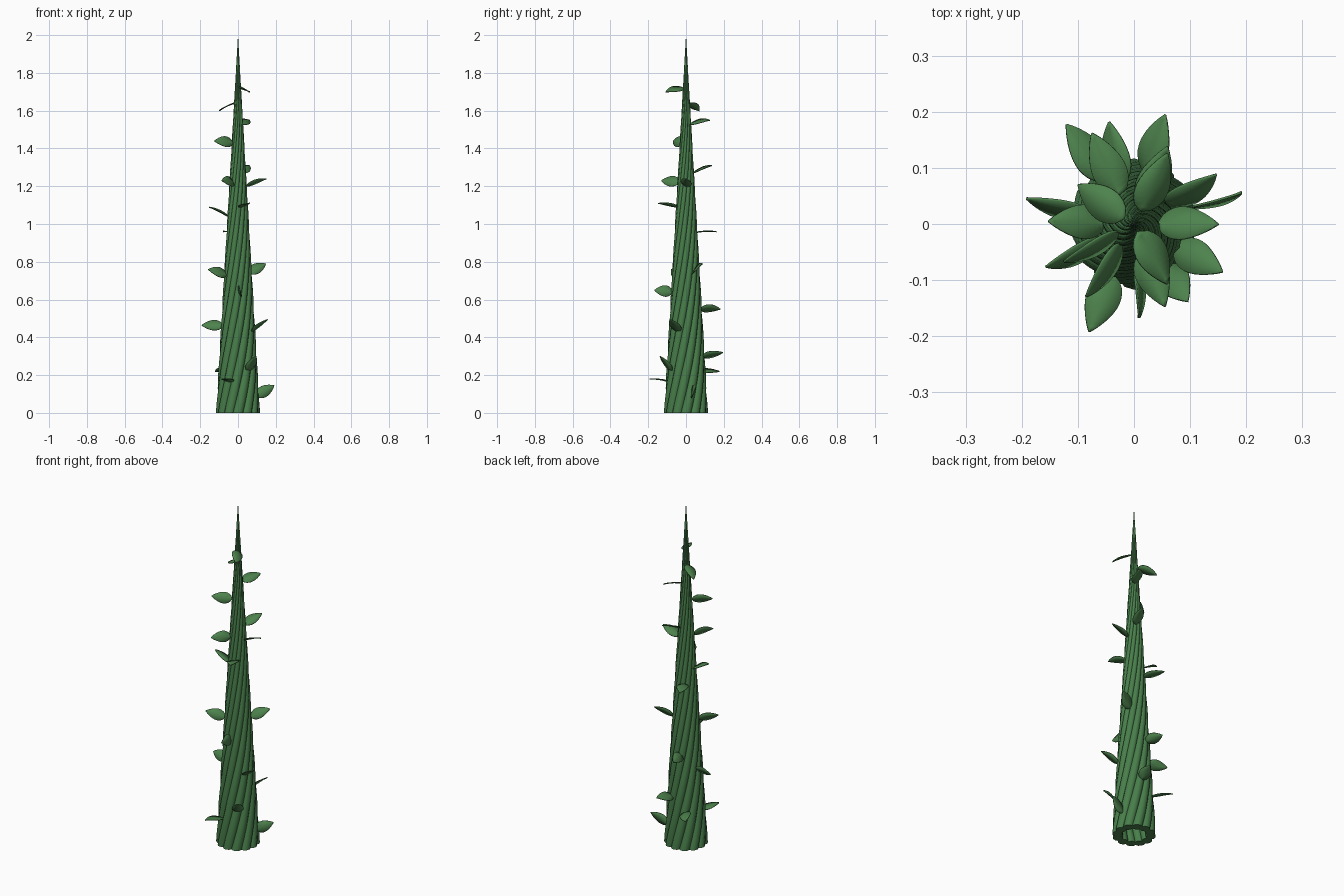
import bpy
from math import sin, cos, pi, radians
from mathutils import Vector, Matrix

cube = bpy.data.objects.get("Cube")
if cube:
    bpy.data.objects.remove(cube)

HEIGHT, STRANDS, TWIST = 2.0, 12, 2.5


def material(name, colour):
    m = bpy.data.materials.new(name)
    m.use_nodes = True
    m.diffuse_color = colour
    m.node_tree.nodes["Principled BSDF"].inputs["Base Color"].default_value = colour
    return m


stem_green = material("stem green", (0.065, 0.21, 0.07, 1))
leaf_green = material("leaf green", (0.075, 0.225, 0.075, 1))


def mesh_object(name, verts, faces, mat):
    mesh = bpy.data.meshes.new(name)
    mesh.from_pydata(verts, [], faces)
    mesh.materials.append(mat)
    ob = bpy.data.objects.new(name, mesh)
    bpy.context.collection.objects.link(ob)
    return ob


def smooth(ob):
    bpy.ops.object.select_all(action="DESELECT")
    ob.select_set(True)
    bpy.context.view_layer.objects.active = ob
    bpy.ops.object.shade_smooth_by_angle(angle=radians(40))


def strand(index, rings=60, sides=10):
    """Tapering tube wound around the axis, closed at the foot."""
    start = 2 * pi * index / STRANDS
    verts = []
    for i in range(rings + 1):
        t = i / rings
        taper = max(1 - t, 0.002)
        angle = start + TWIST * HEIGHT * t
        out = Vector((cos(angle), sin(angle), 0))
        around = Vector((-sin(angle), cos(angle), 0))
        for k in range(sides):
            a = 2 * pi * k / sides
            p = out * (0.09 + 0.027 * cos(a)) + around * 0.029 * sin(a)
            verts.append(p * taper + Vector((0, 0, HEIGHT * t)))
    faces = [(i * sides + k, i * sides + (k + 1) % sides,
              (i + 1) * sides + (k + 1) % sides, (i + 1) * sides + k)
             for i in range(rings) for k in range(sides)]
    faces.append(tuple(reversed(range(sides))))
    smooth(mesh_object(f"stem_strand_{index + 1}", verts, faces, stem_green))


def leaf(index, base_z, tip_z, tip_x, tip_y, roll):
    """Pointed oval blade from the stem surface to its tip, rolled about its length."""
    tip = Vector((tip_x, tip_y, tip_z))
    base = Vector((tip_x, tip_y, 0)).normalized() * 0.105 * (1 - base_z / HEIGHT)
    base.z = base_z
    along = tip - base
    side = Vector((-tip_y, tip_x, 0)).normalized()
    side = Matrix.Rotation(radians(roll), 3, along) @ side
    up = along.normalized().cross(side)
    steps = 12
    verts = []
    for i in range(steps + 1):
        t = i / steps
        half = 0.031 * sin(pi * t ** 0.75) ** 0.8 if 0 < i < steps else 0.001
        centre = base + along * t + up * 0.005 * sin(pi * t)
        verts += [centre + side * half, centre - up * 0.002, centre - side * half]
    faces = [(3 * i + k, 3 * i + k + 1, 3 * i + k + 4, 3 * i + k + 3)
             for i in range(steps) for k in range(2)]
    ob = mesh_object(f"leaf_{index + 1}", verts, faces, leaf_green)
    solid = ob.modifiers.new("thickness", "SOLIDIFY")
    solid.thickness, solid.offset = 0.004, 0
    smooth(ob)


# Twisted stem
for n in range(STRANDS):
    strand(n)

# Leaves, top to bottom: base height, tip height, tip x, tip y, roll
LEAVES = [
    (1.72, 1.7, .06, -.107, -25), (1.64, 1.6, -.1, .07, -15),
    (1.53, 1.55, .06, .125, 25), (1.43, 1.44, -.125, -.068, -65),
    (1.27, 1.31, .06, .137, 20), (1.22, 1.23, -.085, -.13, -60),
    (1.2, 1.24, .15, 0, -20), (1.09, 1.11, .055, -.147, 10),
    (1.04, 1.09, -.152, .005, 10), (.955, .96, -.075, .162, 0),
    (.73, .76, -.157, -.077, -60), (.74, .79, .147, .087, 50),
    (.64, .65, .01, -.167, -75), (.55, .55, -.045, .182, -40),
    (.46, .465, -.192, .045, -60), (.43, .495, .157, -.085, 0),
    (.295, .32, .055, .195, -30), (.22, .3, .095, -.137, 0),
    (.22, .22, -.12, .178, 20), (.165, .18, -.08, -.192, 0),
    (.09, .145, .192, .055, 80)]
for n, row in enumerate(LEAVES):
    leaf(n, *row)
